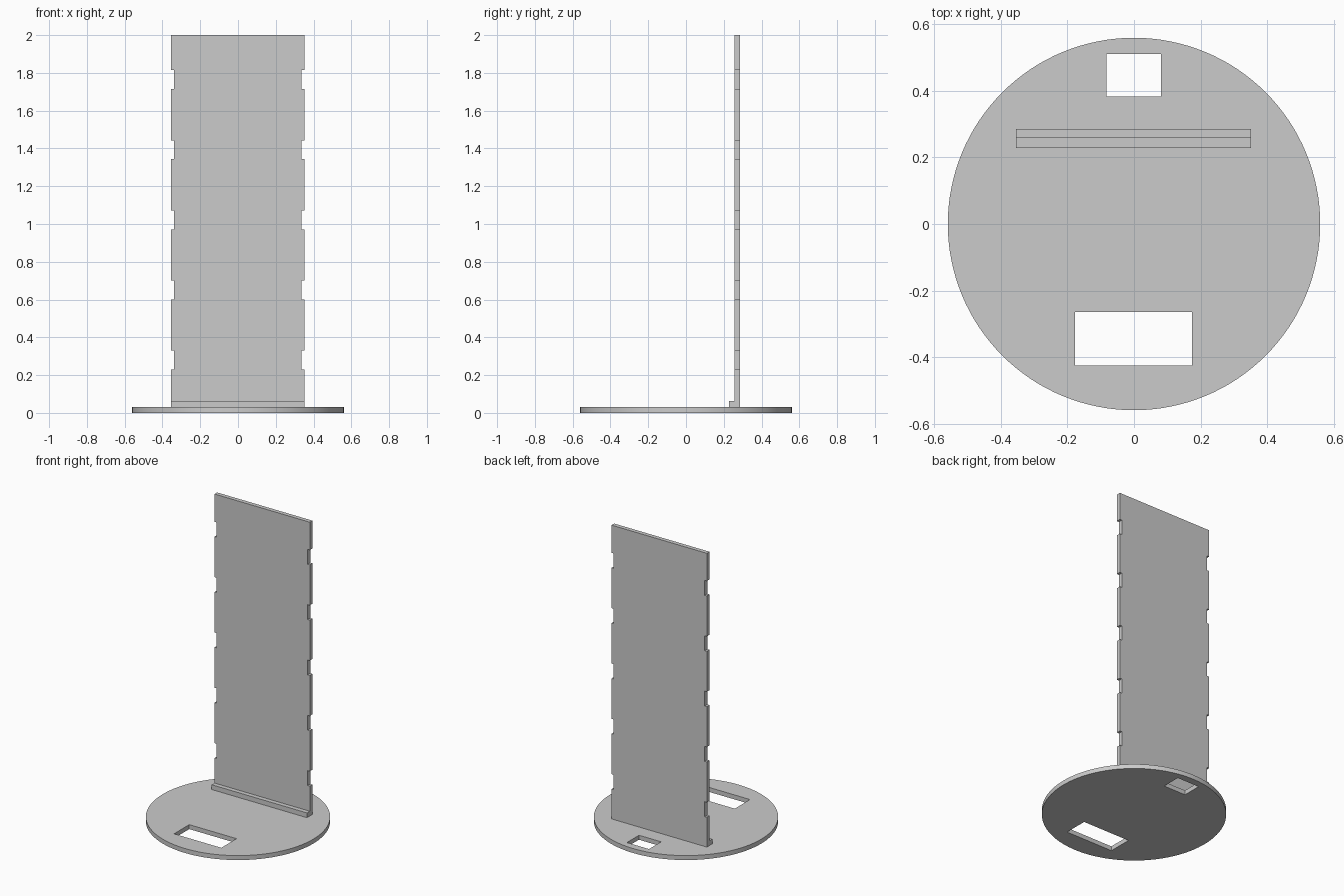
import bpy, bmesh, math

if "Cube" in bpy.data.objects:
    bpy.data.objects.remove(bpy.data.objects["Cube"])

grey = bpy.data.materials.new("light grey")
grey.diffuse_color = (0.6, 0.6, 0.6, 1)
grey.use_nodes = True
grey.node_tree.nodes["Principled BSDF"].inputs["Base Color"].default_value = grey.diffuse_color


def prism(name, outline, low, high, axis="z"):
    """Extrude a closed 2D outline: xy along z, or xz along y."""
    bm = bmesh.new()
    place = (lambda a, b: (a, b, low)) if axis == "z" else (lambda a, b: (a, low, b))
    face = bm.faces.new([bm.verts.new(place(a, b)) for a, b in outline])
    side = bmesh.ops.extrude_face_region(bm, geom=[face])["geom"]
    depth = high - low
    offset = (0, 0, depth) if axis == "z" else (0, depth, 0)
    bmesh.ops.translate(bm, vec=offset,
                        verts=[g for g in side if isinstance(g, bmesh.types.BMVert)])
    bmesh.ops.recalc_face_normals(bm, faces=bm.faces)
    mesh = bpy.data.meshes.new(name)
    bm.to_mesh(mesh)
    bm.free()
    mesh.materials.append(grey)
    obj = bpy.data.objects.new(name, mesh)
    bpy.context.collection.objects.link(obj)
    return obj


def rect(x0, x1, y0, y1):
    return [(x0, y0), (x1, y0), (x1, y1), (x0, y1)]


# Round base plate
N, R, BASE = 128, 0.56, 0.03
circle = [(R * math.cos(2 * math.pi * i / N), R * math.sin(2 * math.pi * i / N))
          for i in range(N)]
base = prism("base_plate", circle, 0, BASE)

# Rectangular slots through the base: wide one in front, small one behind
bpy.context.view_layer.objects.active = base
base.select_set(True)
for name, box in (("front_slot", (-0.177, 0.174, -0.425, -0.264)),
                  ("back_slot", (-0.083, 0.081, 0.383, 0.511))):
    cutter = prism(name, rect(*box), -0.1, 0.1)
    cut = base.modifiers.new(name, "BOOLEAN")
    cut.operation, cut.solver, cut.object = "DIFFERENCE", "EXACT", cutter
    bpy.ops.object.modifier_apply(modifier=name)
    bpy.data.objects.remove(cutter)
bpy.ops.object.shade_smooth_by_angle(angle=math.radians(30))

# Upright panel with five shallow notches down each side
LEFT, RIGHT, NOTCH = -0.355, 0.352, 0.016
right_edge = [(RIGHT, BASE)]
for i in range(5):
    z = 0.23 + 0.371 * i
    right_edge += [(RIGHT, z), (RIGHT - NOTCH, z),
                   (RIGHT - NOTCH, z + 0.1), (RIGHT, z + 0.1)]
right_edge.append((RIGHT, 2.0))
left_edge = [(LEFT + RIGHT - x, z) for x, z in reversed(right_edge)]
prism("upright_panel", right_edge + left_edge, 0.258, 0.286, "y")

# Low ledge along the foot of the panel
prism("foot_ledge", rect(LEFT, RIGHT, 0.228, 0.258), BASE, 0.062)
